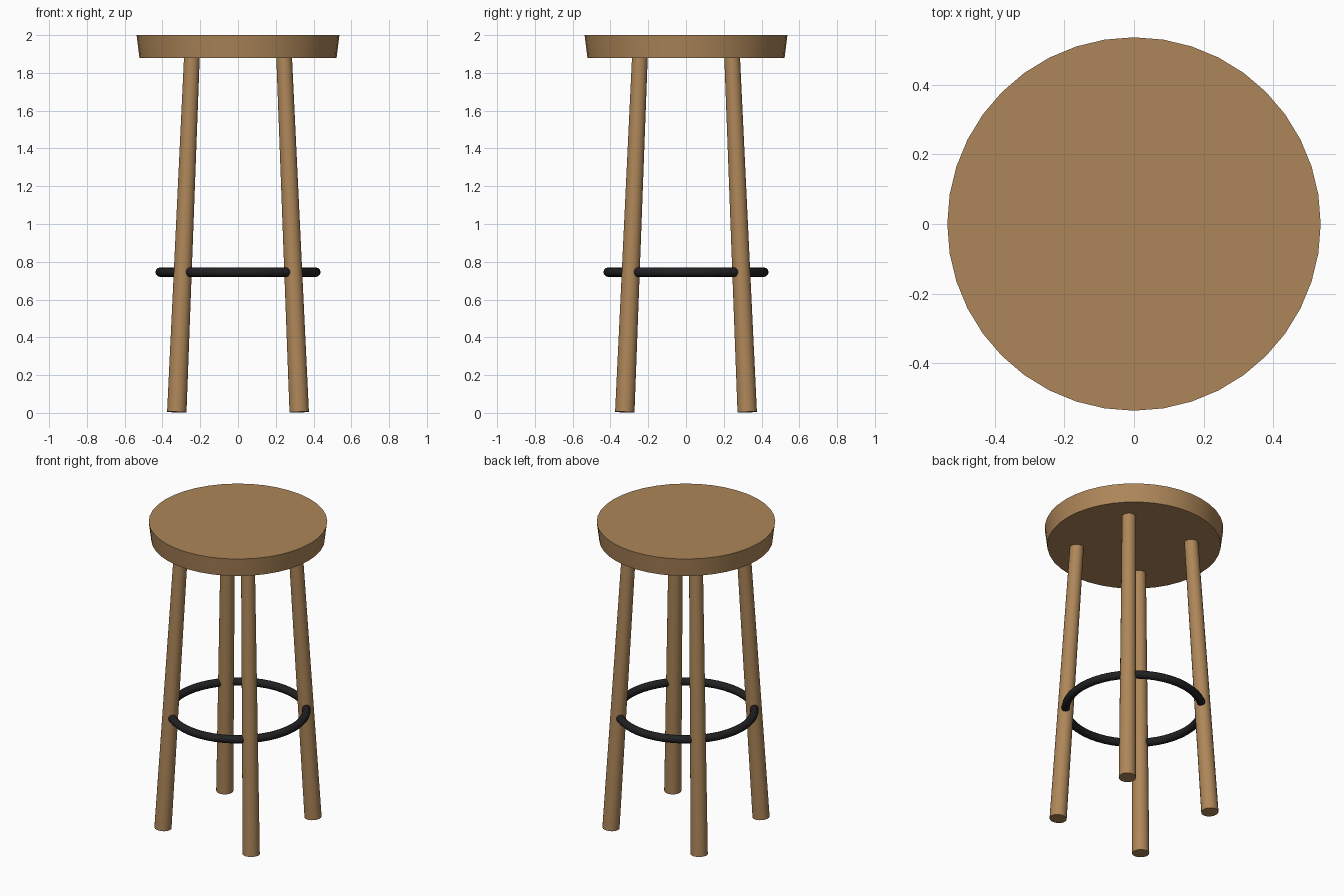
import bpy, math
from mathutils import Vector

if "Cube" in bpy.data.objects:
    bpy.data.objects.remove(bpy.data.objects["Cube"])


def material(name, colour):
    m = bpy.data.materials.new(name)
    m.diffuse_color = (*colour, 1)
    m.use_nodes = True
    m.node_tree.nodes["Principled BSDF"].inputs["Base Color"].default_value = m.diffuse_color
    return m


wood = material("wood", (0.42, 0.24, 0.10))
black = material("black_metal", (0.015, 0.015, 0.017))


def finish(name, mat):
    ob = bpy.context.object
    ob.name = name
    ob.data.materials.append(mat)
    bpy.ops.object.shade_smooth_by_angle(angle=math.radians(35))
    return ob


def rod(name, a, b, r_a, r_b, sides, mat):
    """Tapered round bar from point a to point b."""
    a, b = Vector(a), Vector(b)
    d = b - a
    bpy.ops.mesh.primitive_cone_add(
        vertices=sides, radius1=r_a, radius2=r_b, depth=d.length,
        location=(a + b) / 2, rotation=d.to_track_quat('Z', 'Y').to_euler())
    return finish(name, mat)


# Round seat, slightly wider at the top
rod("seat", (0, 0, 1.88), (0, 0, 2), 0.522, 0.537, 40, wood)

# Four splayed, tapered legs
for side, sx in (("left", -1), ("right", 1)):
    for end, sy in (("front", -1), ("back", 1)):
        rod(f"{end}_{side}_leg", (0.324 * sx, 0.324 * sy, 0.004),
            (0.244 * sx, 0.244 * sy, 1.89), 0.052, 0.042, 20, wood)

# Footrest ring running through the legs
bpy.ops.mesh.primitive_torus_add(
    major_radius=0.412, minor_radius=0.025, major_segments=48,
    minor_segments=12, location=(0, 0, 0.745))
finish("footrest_ring", black)
